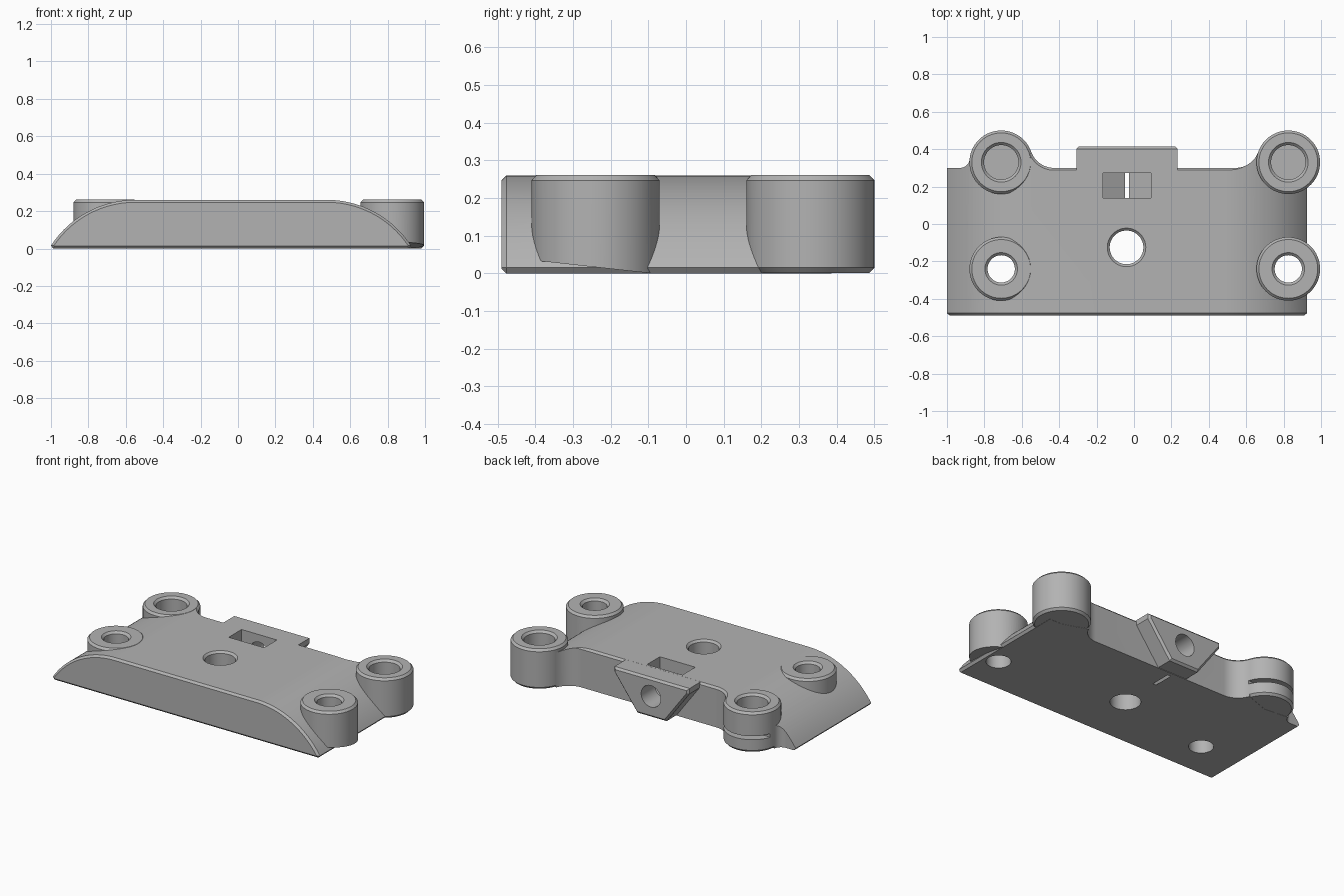
import bpy, bmesh
from math import sin, cos, pi, sqrt, atan2
from mathutils import Matrix, Vector

cube = bpy.data.objects.get("Cube")
if cube:
    bpy.data.objects.remove(cube)

TOP, MID, BACK = 0.26, -0.0375, 0.30
BOSS_R, CHAMFER = 0.17, 0.013

gray = bpy.data.materials.new("plain gray")
gray.use_nodes = True
gray.diffuse_color = (0.45, 0.45, 0.45, 1)
gray.node_tree.nodes["Principled BSDF"].inputs["Base Color"].default_value = gray.diffuse_color


def finish(name, bm):
    bmesh.ops.recalc_face_normals(bm, faces=bm.faces)
    mesh = bpy.data.meshes.new(name)
    bm.to_mesh(mesh)
    bm.free()
    mesh.materials.append(gray)
    obj = bpy.data.objects.new(name, mesh)
    bpy.context.collection.objects.link(obj)
    return obj


def prism(name, points, axis, start, end, bevel_ends=()):
    """Extrude a 2D outline along y (points are x, z) or z (points are x, y)."""
    def place(p, d):
        return (p[0], d, p[1]) if axis == "y" else (p[0], p[1], d)
    bm = bmesh.new()
    rings = [[bm.verts.new(place(p, d)) for p in points] for d in (start, end)]
    caps = [bm.faces.new(ring) for ring in rings]
    n = len(points)
    for i in range(n):
        j = (i + 1) % n
        bm.faces.new((rings[0][i], rings[0][j], rings[1][j], rings[1][i]))
    bmesh.ops.recalc_face_normals(bm, faces=bm.faces)
    edges = {e for k in bevel_ends for e in caps[k].edges}
    if edges:
        bmesh.ops.bevel(bm, geom=list(edges), offset=CHAMFER, segments=1,
                        affect="EDGES", profile=0.5)
    return finish(name, bm)


def box(name, x0, x1, y0, y1, z0, z1):
    return prism(name, [(x0, y0), (x1, y0), (x1, y1), (x0, y1)], "z", z0, z1)


def lathe(name, x, y, profile, sides=64):
    """Closed solid from (radius, height) rings, listed bottom to top."""
    bm = bmesh.new()
    rings = [[bm.verts.new((x + r * cos(2 * pi * i / sides), y + r * sin(2 * pi * i / sides), z))
              for i in range(sides)] for r, z in profile]
    for a, b in zip(rings, rings[1:]):
        for i in range(sides):
            j = (i + 1) % sides
            bm.faces.new((a[i], a[j], b[j], b[i]))
    bm.faces.new(rings[0])
    bm.faces.new(rings[-1])
    return finish(name, bm)


def combine(target, other, operation):
    mod = target.modifiers.new(operation, "BOOLEAN")
    mod.operation, mod.solver, mod.object = operation, "EXACT", other
    bpy.context.view_layer.objects.active = target
    bpy.ops.object.modifier_apply(modifier=mod.name)
    bpy.data.objects.remove(other)


def fillet(cx, cy, side, radius):
    """Hollow corner from the back edge up to the side of a boss."""
    dx = sqrt((BOSS_R + radius) ** 2 - (BACK + radius - cy) ** 2)
    fx, fy = cx + side * dx, BACK + radius
    sweep = atan2(dx, fy - cy)
    return [(fx - side * radius * sin(sweep * i / 12), fy - radius * cos(sweep * i / 12))
            for i in range(13)]


# Body: domed cross-section trimmed by the plan outline
half, flat, radius = 0.9625, 0.5125, 0.536
dome = []
sweep = atan2(half - flat, radius - TOP + 0.015)
for i in range(25):
    a = sweep * (1 - i / 24)
    dome.append((flat + radius * sin(a), TOP - radius + radius * cos(a)))
dome = [(half - 0.012, 0)] + dome
section = [(MID + x, z) for x, z in dome] + [(MID - x, z) for x, z in reversed(dome)]
body = prism("mounting_plate", section, "y", -0.49, 0.6, bevel_ends=(0,))

LEFT_X, RIGHT_X, REAR_Y, FRONT_Y = 0.825, -0.71, 0.33, -0.24
outline = [(-1.1, -0.6), (1.1, -0.6), (1.1, REAR_Y), (LEFT_X, REAR_Y)]
outline += reversed(fillet(LEFT_X, REAR_Y, -1, 0.13))
outline += fillet(RIGHT_X, REAR_Y, 1, 0.13)
outline += [(RIGHT_X, REAR_Y)]
outline += reversed(fillet(RIGHT_X, REAR_Y, -1, 0.05))
outline += [(-1.1, BACK)]
combine(body, prism("plan_outline", outline, "z", -0.02, TOP + 0.0005, (1,)), "INTERSECT")

# Rear clamp tab with slanted sides
wide, narrow = 0.27, 0.105
tab = [(MID - narrow, 0.003), (MID + narrow, 0.003), (MID + wide, 0.225), (MID + wide, TOP - 0.0003),
       (MID - wide, TOP - 0.0003), (MID - wide, 0.225)]
combine(body, prism("clamp_tab", tab, "y", 0.25, 0.415, (1,)), "UNION")

# Four screw bosses
for x in (LEFT_X, RIGHT_X):
    for y in (FRONT_Y, REAR_Y):
        boss = lathe("screw_boss", x, y, [(BOSS_R - CHAMFER, 0.001), (BOSS_R, 0.015),
                                          (BOSS_R, TOP - CHAMFER), (BOSS_R - CHAMFER, TOP + 0.001)])
        if x == LEFT_X and y == FRONT_Y:
            for v in boss.data.vertices:
                if v.co.z < 0.1:
                    v.co.z = 0.001 + max(0, -0.1 - v.co.y) * 0.11
        combine(body, boss, "UNION")

# Narrow slit around the right rear boss
combine(body, box("slit", -0.92, -0.5, 0.38, 0.6, 0.085, 0.108), "DIFFERENCE")

# Screw holes: through at the front, blind at the rear, and one in the centre
for x, y, r, floor in ((LEFT_X, FRONT_Y, 0.073, -0.1), (RIGHT_X, FRONT_Y, 0.073, -0.1),
                       (LEFT_X, REAR_Y, 0.092, 0.06), (RIGHT_X, REAR_Y, 0.092, 0.06),
                       (-0.04, -0.125, 0.09, -0.1)):
    hole = lathe("hole", x, y, [(r, floor), (r, TOP - CHAMFER), (r + 0.04, TOP - CHAMFER + 0.04)])
    combine(body, hole, "DIFFERENCE")

# Nut pocket with a pointed floor, and the cross hole leading into it
nut = 0.1275
tip = nut / cos(pi / 6)
pocket = [(MID, 0.141 - tip), (MID + nut, 0.141 - tip / 2), (MID + nut, 0.4),
          (MID - nut, 0.4), (MID - nut, 0.141 - tip / 2)]
combine(body, prism("nut_pocket", pocket, "y", 0.14, 0.272), "DIFFERENCE")
cross = [(MID + 0.07 * cos(2 * pi * i / 40), 0.141 + 0.07 * sin(2 * pi * i / 40)) for i in range(40)]
combine(body, prism("cross_hole", cross, "y", 0.2, 0.6), "DIFFERENCE")

# Smooth curved walls, keep the chamfers sharp
bpy.ops.object.select_all(action="DESELECT")
body.select_set(True)
bpy.context.view_layer.objects.active = body
bpy.ops.object.shade_smooth_by_angle(angle=pi / 9)
